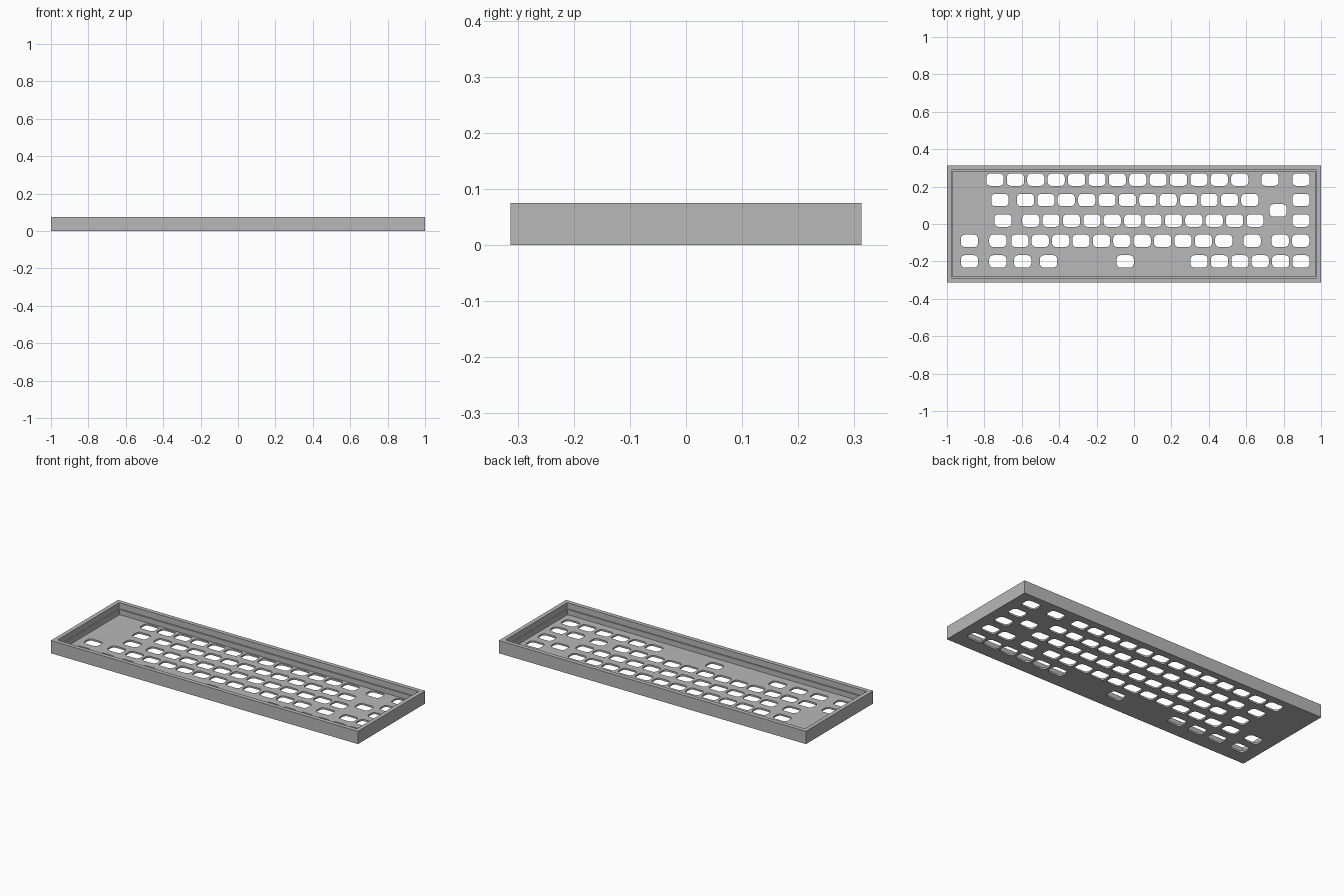
import bpy, bmesh, math

default = bpy.data.objects.get("Cube")
if default:
    bpy.data.objects.remove(default, do_unlink=True)

HX, HY, HEIGHT = 1.0, 0.3125, 0.075
FLOOR, LEDGE, PITCH = 0.01, 0.04, 0.109

grey = bpy.data.materials.new("case grey")
grey.use_nodes = True
grey.diffuse_color = (0.48, 0.48, 0.48, 1)
grey.node_tree.nodes["Principled BSDF"].inputs["Base Color"].default_value = grey.diffuse_color


def make_object(name, bm):
    bmesh.ops.recalc_face_normals(bm, faces=bm.faces)
    mesh = bpy.data.meshes.new(name)
    bm.to_mesh(mesh)
    bm.free()
    mesh.materials.append(grey)
    obj = bpy.data.objects.new(name, mesh)
    bpy.context.collection.objects.link(obj)
    return obj


def rectangle(bm, inset, z):
    x, y = HX - inset, HY - inset
    return [bm.verts.new((sx * x, sy * y, z))
            for sx, sy in ((-1, -1), (1, -1), (1, 1), (-1, 1))]


# Open tray: outer wall, rim, inner wall with a narrow ledge, floor
bm = bmesh.new()
steps = [(0, 0), (0, HEIGHT), (0.025, HEIGHT), (0.025, LEDGE), (0.033, LEDGE), (0.033, FLOOR)]
rings = [rectangle(bm, inset, z) for inset, z in steps]
bm.faces.new(rings[0])
bm.faces.new(rings[-1])
for a, b in zip(rings, rings[1:]):
    for i in range(4):
        j = (i + 1) % 4
        bm.faces.new((a[i], a[j], b[j], b[i]))
case = make_object("keyboard_case", bm)

# Key rows: y, then runs of (first x, count)
rows = [
    (0.237, [(-0.743, 13), (0.727, 1), (0.893, 1)]),
    (0.128, [(-0.717, 1), (-0.58, 12), (0.893, 1)]),
    (0.073, [(0.77, 1)]),
    (0.018, [(-0.70, 1), (-0.552, 12), (0.893, 1)]),
    (-0.09, [(-0.88, 1), (-0.728, 1), (-0.61, 11), (0.632, 1), (0.782, 2)]),
    (-0.20, [(-0.88, 1), (-0.728, 1), (-0.595, 1), (-0.457, 1), (-0.047, 1), (0.348, 6)]),
]


def cut_hole(bm, cx, cy, hw=0.046, hh=0.033, r=0.021):
    # Rounded rectangle extruded through the floor
    ring = []
    for quarter, (sx, sy) in enumerate(((1, 1), (-1, 1), (-1, -1), (1, -1))):
        for k in range(5):
            a = math.radians(90 * quarter + 22.5 * k)
            ring.append(bm.verts.new((cx + sx * (hw - r) + r * math.cos(a),
                                      cy + sy * (hh - r) + r * math.sin(a), -FLOOR)))
    face = bm.faces.new(ring)
    out = bmesh.ops.extrude_face_region(bm, geom=[face])
    top = [v for v in out["geom"] if isinstance(v, bmesh.types.BMVert)]
    bmesh.ops.translate(bm, verts=top, vec=(0, 0, 3 * FLOOR))


bm = bmesh.new()
for y, runs in rows:
    for first, count in runs:
        for k in range(count):
            cut_hole(bm, first + k * PITCH, y)
cutter = make_object("key_hole_cutter", bm)
cutter.hide_render = True

# Cut the holes, then drop the cutter
mod = case.modifiers.new("key holes", "BOOLEAN")
mod.operation = "DIFFERENCE"
mod.solver = "EXACT"
mod.object = cutter
bpy.ops.object.select_all(action="DESELECT")
bpy.context.view_layer.objects.active = case
case.select_set(True)
bpy.ops.object.modifier_apply(modifier=mod.name)
bpy.data.objects.remove(cutter, do_unlink=True)
bpy.ops.object.shade_smooth_by_angle(angle=math.radians(30))
